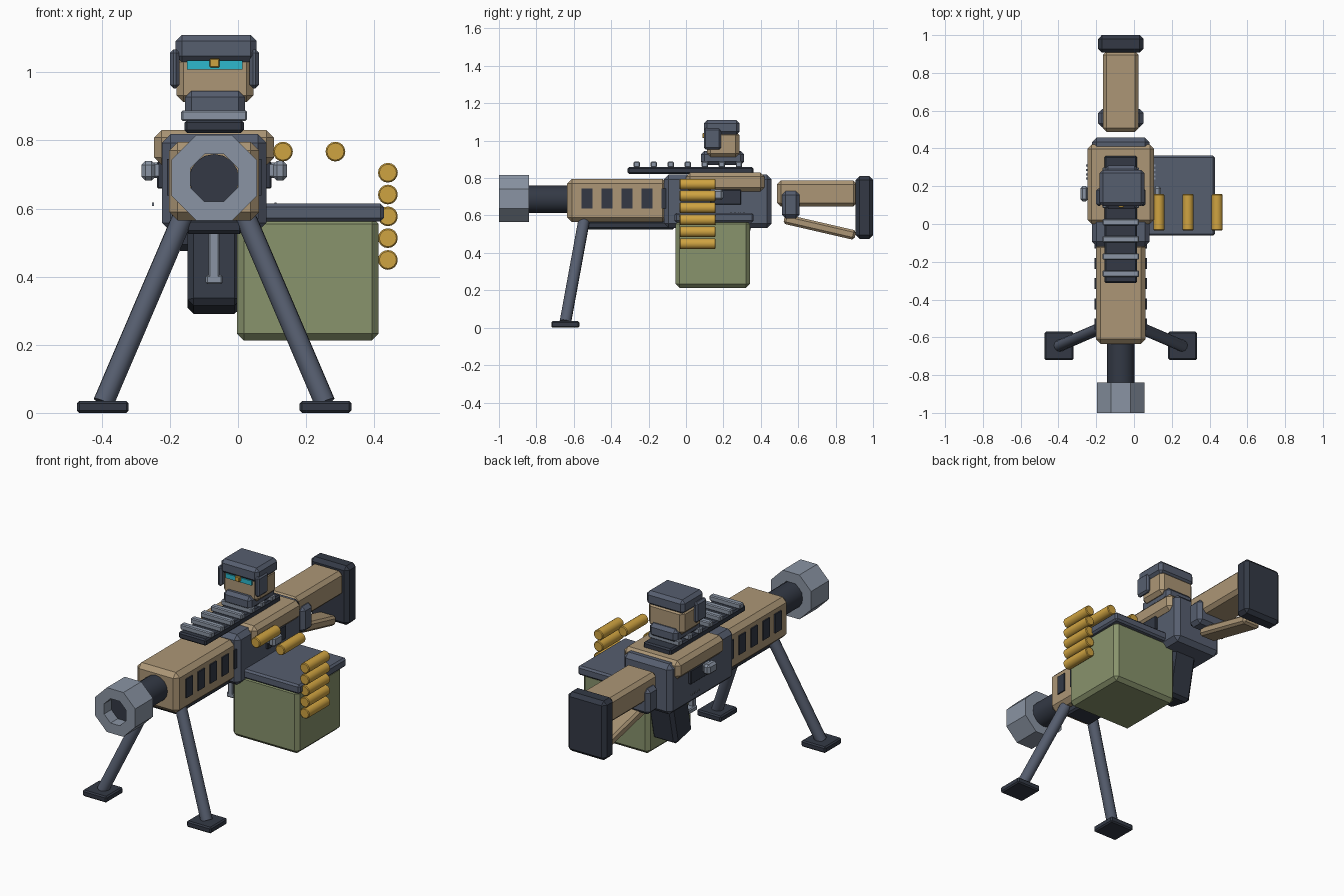
import bpy, bmesh, math
from mathutils import Vector, Matrix

if "Cube" in bpy.data.objects:
    bpy.data.objects.remove(bpy.data.objects["Cube"])

CX = -0.07  # centre line of the gun


def material(name, rgb):
    m = bpy.data.materials.new(name)
    lin = [((c / 255 + 0.055) / 1.055) ** 2.4 for c in rgb]
    m.diffuse_color = (*lin, 1)
    m.use_nodes = True
    m.node_tree.nodes["Principled BSDF"].inputs["Base Color"].default_value = m.diffuse_color
    return m


TAN = material("tan", (172, 150, 118))
SLATE = material("slate", (86, 94, 111))
DARK = material("dark_metal", (51, 57, 69))
STEEL = material("light_steel", (138, 148, 163))
GREEN = material("olive_green", (136, 147, 108))
GOLD = material("brass", (207, 163, 65))
CYAN = material("cyan", (45, 185, 205))


def finish(name, bm, mat, bevel=0.0):
    if bevel:
        bmesh.ops.bevel(bm, geom=[e for e in bm.edges if e.calc_face_angle(0) > 0.9],
                        offset=bevel, segments=1, affect='EDGES')
    bmesh.ops.recalc_face_normals(bm, faces=bm.faces)
    me = bpy.data.meshes.new(name)
    bm.to_mesh(me)
    bm.free()
    me.materials.append(mat)
    ob = bpy.data.objects.new(name, me)
    bpy.context.collection.objects.link(ob)
    return ob


def box(name, x, y, z, mat, bevel=0.0, tilt=0.0):
    """Chamfered box from x, y and z ranges, tilted about its own x axis."""
    bm = bmesh.new()
    bmesh.ops.create_cube(bm, size=1)
    bmesh.ops.scale(bm, vec=(x[1] - x[0], y[1] - y[0], z[1] - z[0]), verts=bm.verts)
    ob = finish(name, bm, mat, bevel)
    ob.location = (sum(x) / 2, sum(y) / 2, sum(z) / 2)
    ob.rotation_euler.x = tilt
    return ob


def mid(half):
    return (CX - half, CX + half)


def rod(name, a, b, r, mat, sides=16, bevel=0.0, spin=0.0):
    """Cylinder between two points."""
    a, b = Vector(a), Vector(b)
    bm = bmesh.new()
    bmesh.ops.create_cone(bm, cap_ends=True, segments=sides, radius1=r, radius2=r,
                          depth=(b - a).length, matrix=Matrix.Rotation(spin, 4, 'Z'))
    ob = finish(name, bm, mat, bevel)
    ob.rotation_euler = (b - a).to_track_quat('Z', 'Y').to_euler()
    ob.location = (a + b) / 2
    if sides > 8:
        for p in ob.data.polygons:
            p.use_smooth = len(p.vertices) == 4
        bpy.context.view_layer.objects.active = ob
        ob.select_set(True)
        bpy.ops.object.shade_smooth_by_angle(angle=math.radians(35))
        ob.select_set(False)
    return ob


# Muzzle: octagonal ring with a recessed bore
bm = bmesh.new()
rings = []
for y, r in [(-0.84, 0.075), (-0.84, 0.136), (-1.0, 0.136), (-1.0, 0.075), (-0.93, 0.075)]:
    rings.append([bm.verts.new((CX + r * math.cos((i + .5) * math.pi / 4), y,
                                0.69 + r * math.sin((i + .5) * math.pi / 4))) for i in range(8)])
for p, q in zip(rings, rings[1:]):
    for i in range(8):
        bm.faces.new((p[i], p[(i + 1) % 8], q[(i + 1) % 8], q[i]))
finish("muzzle", bm, STEEL)
rod("barrel", (CX, -0.935, 0.687), (CX, -0.6, 0.687), 0.073, DARK, 16)

# Handguard with vent slots on both sides
box("handguard", mid(0.132), (-0.635, -0.1), (0.565, 0.795), TAN, 0.025)
for s in (-1, 1):
    for i in range(5):
        y = -0.53 + i * 0.107
        c = CX + s * 0.134
        box("vent_slot", (c - 0.005, c + 0.005), (y - 0.029, y + 0.029), (0.638, 0.745), DARK)
box("lower_rail", mid(0.085), (-0.56, -0.06), (0.525, 0.57), DARK, 0.01)

# Receiver, top cover, side ports, handles and pins
box("receiver", mid(0.153), (-0.118, 0.458), (0.533, 0.818), SLATE, 0.025)
box("top_cover", mid(0.176), (0.0, 0.42), (0.728, 0.83), TAN, 0.022)
for s in (-1, 1):
    def side(a, b):
        return tuple(sorted((CX + s * a, CX + s * b)))
    box("side_port", side(0.14, 0.168), (0.13, 0.295), (0.658, 0.738), DARK, 0.004)
    box("handle_stem", side(0.15, 0.2), (0.13, 0.19), (0.69, 0.735), STEEL, 0.006)
    box("handle_knob", side(0.172, 0.214), (0.12, 0.2), (0.682, 0.74), STEEL, 0.012)
    for i in range(4):
        y = 0.24 + i * 0.023
        box("receiver_pin", side(0.177, 0.183), (y - 0.005, y + 0.005), (0.607, 0.618), STEEL)

# Shoulder stock
box("stock", mid(0.095), (0.487, 0.915), (0.648, 0.787), TAN, 0.02)
box("stock_strut", mid(0.055), (0.52, 0.91), (0.512, 0.564), TAN, 0.012, math.radians(-13))
box("butt_plate", mid(0.12), (0.907, 1.0), (0.475, 0.81), DARK, 0.02)
box("stock_clamp", mid(0.12), (0.512, 0.608), (0.585, 0.73), SLATE, 0.02)

# Grip and trigger guard
box("grip", mid(0.078), (0.17, 0.325), (0.3, 0.58), DARK, 0.018, math.radians(-12))
box("trigger_guard_front", mid(0.016), (0.03, 0.06), (0.39, 0.55), STEEL, 0.004)
box("trigger_guard_base", mid(0.025), (0.03, 0.21), (0.378, 0.405), STEEL, 0.005)

# Top rail with cross teeth
box("top_rail", mid(0.087), (-0.312, 0.36), (0.822, 0.86), DARK, 0.008)
for i in range(7):
    y = -0.263 + i * 0.091
    box("rail_tooth", mid(0.097), (y - 0.017, y + 0.017), (0.857, 0.888), STEEL, 0.005)

# Helmeted head on the rail
box("head_collar", (-0.155, 0.02), (0.08, 0.31), (0.87, 0.945), SLATE, 0.018)
box("face", (-0.18, 0.045), (0.112, 0.285), (0.912, 1.05), TAN, 0.02)
box("helmet", (-0.183, 0.055), (0.095, 0.287), (1.03, 1.11), SLATE, 0.018)
box("visor", (-0.15, 0.013), (0.102, 0.111), (1.008, 1.034), CYAN)
box("visor_gem", (-0.083, -0.054), (0.088, 0.108), (1.014, 1.041), GOLD, 0.003)
for x in ((-0.2, -0.172), (0.034, 0.062)):
    box("ear_guard", x, (0.095, 0.187), (0.953, 1.067), SLATE, 0.01)

# Bipod
for s in (-1, 1):
    rod("bipod_leg", (CX + s * 0.092, -0.545, 0.575), (CX + s * 0.325, -0.645, 0.03), 0.031, SLATE, 12)
    x = CX + s * 0.327
    box("bipod_foot", (x - 0.076, x + 0.076), (-0.72, -0.57), (0.0, 0.035), DARK, 0.007)

# Ammo box with lid
box("ammo_box", (-0.003, 0.413), (-0.055, 0.341), (0.213, 0.575), GREEN, 0.02)
box("ammo_lid", (-0.01, 0.428), (-0.062, 0.362), (0.562, 0.614), SLATE, 0.01)

# Cartridge belt
for x, z in [(0.132, 0.767), (0.286, 0.767)] + [(0.44, 0.705 - i * 0.064) for i in range(5)]:
    rod("cartridge", (x, -0.034, z), (x, 0.158, z), 0.029, GOLD, 16, 0.004)
